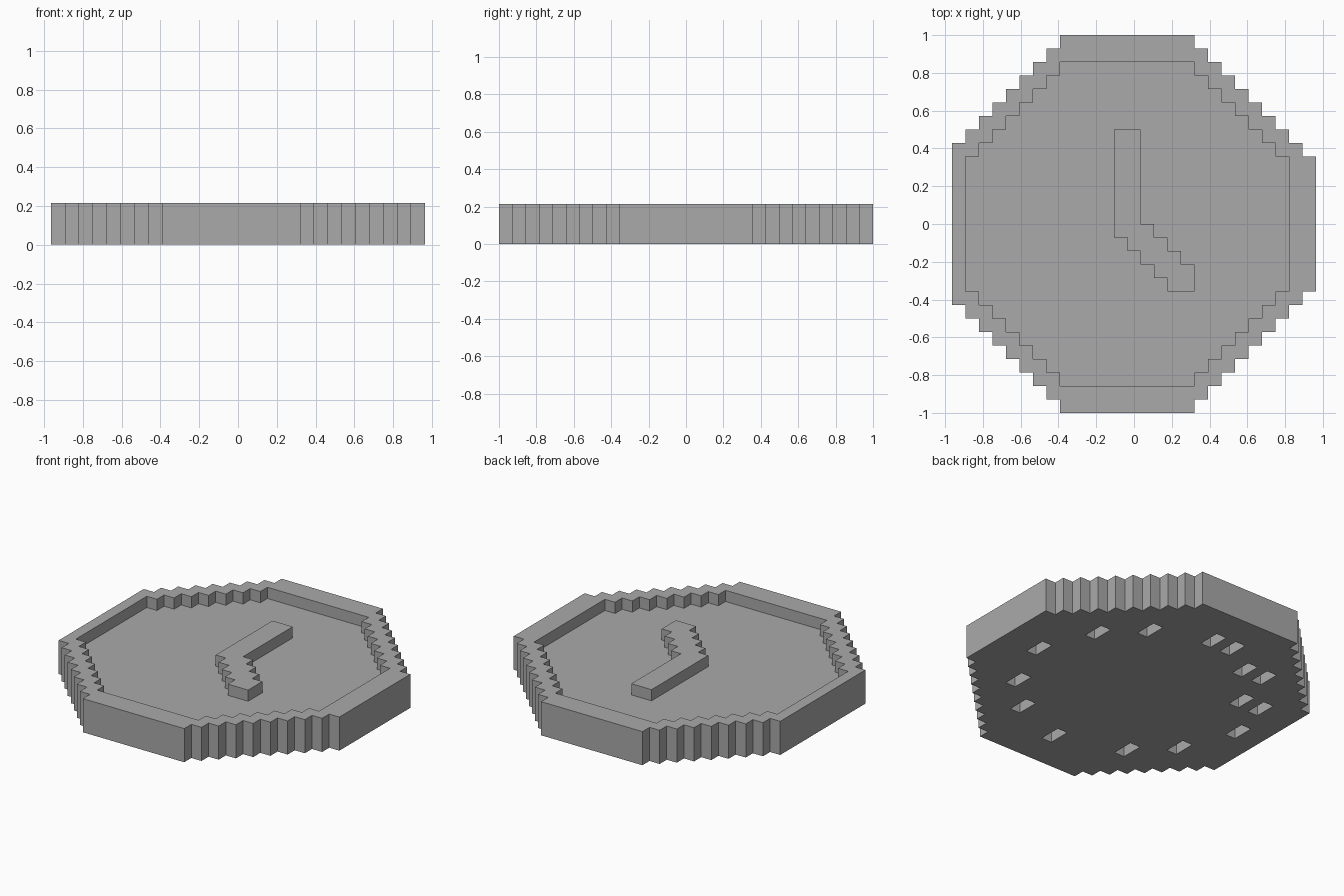
import bpy
import bmesh

if "Cube" in bpy.data.objects:
    bpy.data.objects.remove(bpy.data.objects["Cube"], do_unlink=True)

UNIT = 2 / 28        # one block
COLS, ROWS = 27, 28  # blocks across and deep

grey = bpy.data.materials.new("plain_grey")
grey.use_nodes = True
COLOR = (0.4, 0.4, 0.4, 1)
grey.diffuse_color = COLOR
grey.node_tree.nodes["Principled BSDF"].inputs["Base Color"].default_value = COLOR


def point(col, row, layer):
    """Grid corner to model position; row 0 is at the back."""
    return ((col - COLS / 2) * UNIT, (ROWS / 2 - row) * UNIT, layer * UNIT)


def outline(first_row, spans):
    """Stepped outline around a stack of (start, end) rows."""
    left, right = [], []
    for i, (start, end) in enumerate(spans):
        r = first_row + i
        left += [(start, r), (start, r + 1)]
        right += [(end, r), (end, r + 1)]
    loop = left + right[::-1]
    loop = [p for i, p in enumerate(loop) if p != loop[i - 1]]
    # drop points in the middle of straight edges
    keep = []
    for i, p in enumerate(loop):
        a, b = loop[i - 1], loop[(i + 1) % len(loop)]
        if not (a[0] == p[0] == b[0] or a[1] == p[1] == b[1]):
            keep.append(p)
    return keep


def prisms(name, outlines, bottom, top):
    bm = bmesh.new()
    for loop in outlines:
        face = bm.faces.new([bm.verts.new(point(c, r, bottom)) for c, r in loop])
        new = bmesh.ops.extrude_face_region(bm, geom=[face])["geom"]
        verts = [v for v in new if isinstance(v, bmesh.types.BMVert)]
        bmesh.ops.translate(bm, verts=verts, vec=(0, 0, (top - bottom) * UNIT))
    bmesh.ops.recalc_face_normals(bm, faces=bm.faces)
    mesh = bpy.data.meshes.new(name)
    bm.to_mesh(mesh)
    bm.free()
    mesh.materials.append(grey)
    obj = bpy.data.objects.new(name, mesh)
    bpy.context.collection.objects.link(obj)
    return obj


def cut(obj, cutter):
    mod = obj.modifiers.new("cut", "BOOLEAN")
    mod.operation, mod.solver, mod.object = "DIFFERENCE", "EXACT", cutter
    bpy.context.view_layer.objects.active = obj
    bpy.ops.object.modifier_apply(modifier=mod.name)
    bpy.data.objects.remove(cutter, do_unlink=True)


def octagon(first_row, low, high):
    """Rows that widen one block per step, mirrored front to back."""
    half = [(max(low, 8 - k), min(high, 18 + k)) for k in range(ROWS // 2 - first_row)]
    return outline(first_row, half + half[::-1])


# clock case with a sunken dial
case = prisms("clock_case", [octagon(0, 0, COLS)], 0, 3)
cut(case, prisms("dial_cutter", [octagon(2, 1, 25)], 2, 4))

# hour slots in the underside, each one block wide and two deep
slots = [(11, 3), (13, 3), (18, 5), (21, 8), (23, 13), (21, 18), (18, 21), (13, 23),
         (7, 21), (4, 18), (2, 13), (3, 9), (5, 9), (6, 5), (8, 5)]
cut(case, prisms("slot_cutter", [outline(r, [(c, c + 1)] * 2) for c, r in slots], -1, 1))

# long straight hand joined to the short stepped hand
straight = [(12, 14)] * 7
stepped = [(12 + k, min(15 + k, 18)) for k in range(5)]
prisms("clock_hands", [outline(7, straight + stepped)], 2, 3)
